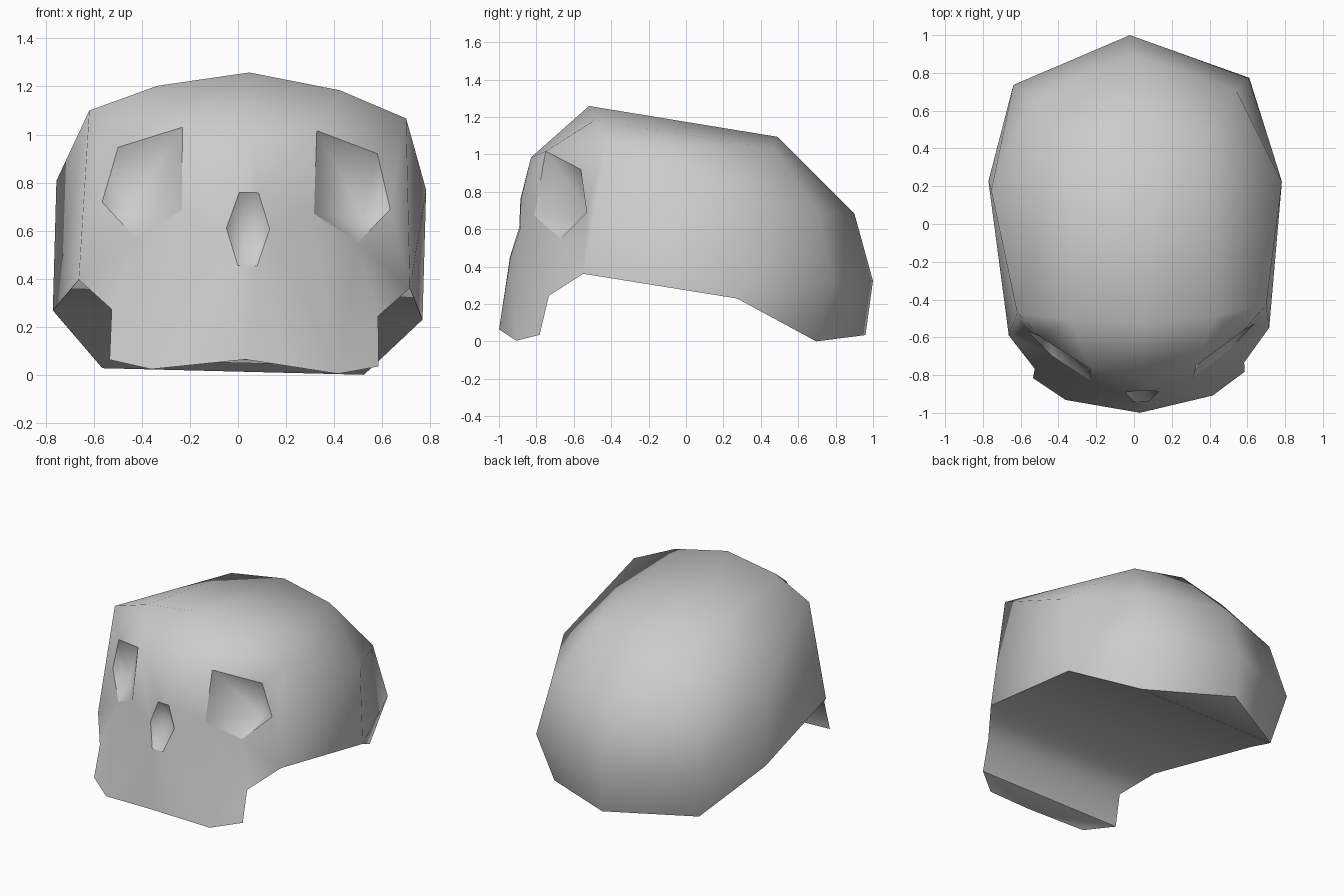
import bpy
import bmesh
from mathutils import Matrix

cube = bpy.data.objects.get("Cube")
if cube:
    bpy.data.objects.remove(cube, do_unlink=True)

bone = bpy.data.materials.new("bone_grey")
bone.use_nodes = True
bone.diffuse_color = (0.6, 0.6, 0.6, 1)
bone.node_tree.nodes["Principled BSDF"].inputs["Base Color"].default_value = (0.6, 0.6, 0.6, 1)

# Landmarks of the left half; those on x = 0 are shared by both halves
points = dict(
    chin=(0, -1, .06), jaw_front=(.39, -.92, .01), jaw_low=(.56, -.8, .045), jaw_high=(.555, -.75, .255),
    brow=(0, -.83, .98), crown=(0, -.52, 1.255), crown_side=(.38, -.5, 1.19),
    temple=(.66, -.45, 1.08), cheek=(.69, -.57, .375),
    side_high=(.77, .2, .785), side_low=(.77, .25, .245),
    rear_top=(0, .49, 1.09), rear_top_side=(.37, .45, 1.04), rear_high=(.545, .69, .7),
    rear_mid=(.625, .755, .34), rear_low=(.545, .68, .01),
    back_high=(0, .9, .68), back_mid=(0, 1, .32), back_low=(0, .96, .03),
    eye_in_top=(.28, -.76, 1.02), eye_out_top=(.54, -.58, .93), eye_out=(.6, -.55, .7),
    eye_low=(.465, -.685, .558), eye_in=(.275, -.82, .675), eye_deep=(.49, -.5, .66),
    nose_top=(.04, -.885, .755), nose_mid=(.09, -.89, .605), nose_low=(.04, -.94, .45), nose_deep=(0, -.8, .6),
)

# Faces of one half, by part of the skull
face_front = [
    "chin jaw_front nose_low",
    "jaw_front nose_mid nose_low",
    "jaw_front eye_in nose_mid",
    "jaw_front eye_low eye_in",
    "jaw_front jaw_low jaw_high eye_low",
    "eye_in eye_in_top nose_top nose_mid",
    "eye_in_top brow nose_top",
    "jaw_high cheek eye_low",
    "cheek eye_out eye_low",
    "cheek temple eye_out",
    "temple eye_out_top eye_out",
    "temple crown_side eye_out_top",
    "crown_side eye_in_top eye_out_top",
    "crown_side crown brow eye_in_top",
]
cranium = [
    "cheek side_low side_high temple",
    "side_low rear_low rear_mid",
    "side_low rear_mid rear_high side_high",
    "temple side_high rear_top_side",
    "temple rear_top_side crown_side",
    "side_high rear_high rear_top_side",
    "crown_side rear_top_side rear_top crown",
    "rear_top_side rear_high back_high rear_top",
    "rear_high rear_mid back_mid back_high",
    "rear_mid rear_low back_low back_mid",
]
eye_rim = ["eye_in_top", "eye_out_top", "eye_out", "eye_low", "eye_in"]
nose_rim = ["nose_top", "nose_mid", "nose_low"]
eye_socket = [f"{a} {b} eye_deep" for a, b in zip(eye_rim, eye_rim[1:] + eye_rim[:1])]
nose_socket = [f"{a} {b} nose_deep" for a, b in zip(nose_rim, nose_rim[1:])]

# Smooth regions: half faces, then edges bridged across the centre line
regions = [
    (face_front + cranium, ["nose_low chin", "nose_top brow"]),
    (["chin jaw_low jaw_front"], ["chin jaw_low"]),
    ([], ["jaw_low jaw_high", "jaw_high cheek", "cheek side_low",
          "side_low rear_low", "rear_low back_low"]),
    (eye_socket, []),
    (nose_socket, ["nose_top nose_deep", "nose_low nose_deep"]),
]

bm = bmesh.new()
region = bm.faces.layers.int.new("region")
left = {name: bm.verts.new(co) for name, co in points.items()}
right = {name: v if v.co.x == 0 else bm.verts.new((-v.co.x, v.co.y, v.co.z))
         for name, v in left.items()}


def add_face(verts, group):
    face = bm.faces.new(list(dict.fromkeys(verts)))
    face[region] = group
    face.smooth = True


for group, (halves, bridges) in enumerate(regions):
    for line in halves:
        names = line.split()
        add_face([left[n] for n in names], group)
        add_face([right[n] for n in reversed(names)], group)
    for line in bridges:
        a, b = line.split()
        add_face([left[a], left[b], right[b], right[a]], group)

bmesh.ops.recalc_face_normals(bm, faces=bm.faces[:])

# Crisp rims wherever two regions meet
for edge in bm.edges:
    edge.smooth = len({f[region] for f in edge.link_faces}) == 1

# The head has a slight turn and tilt, and rests on the ground
turn = Matrix.Rotation(.03, 4, "Z") @ Matrix.Rotation(.025, 4, "Y")
bmesh.ops.transform(bm, matrix=turn, verts=bm.verts[:])
lowest = min(v.co.z for v in bm.verts)
bmesh.ops.translate(bm, vec=(0, 0, -lowest), verts=bm.verts[:])

mesh = bpy.data.meshes.new("skull")
bm.to_mesh(mesh)
bm.free()
mesh.materials.append(bone)
skull = bpy.data.objects.new("skull", mesh)
bpy.context.collection.objects.link(skull)
